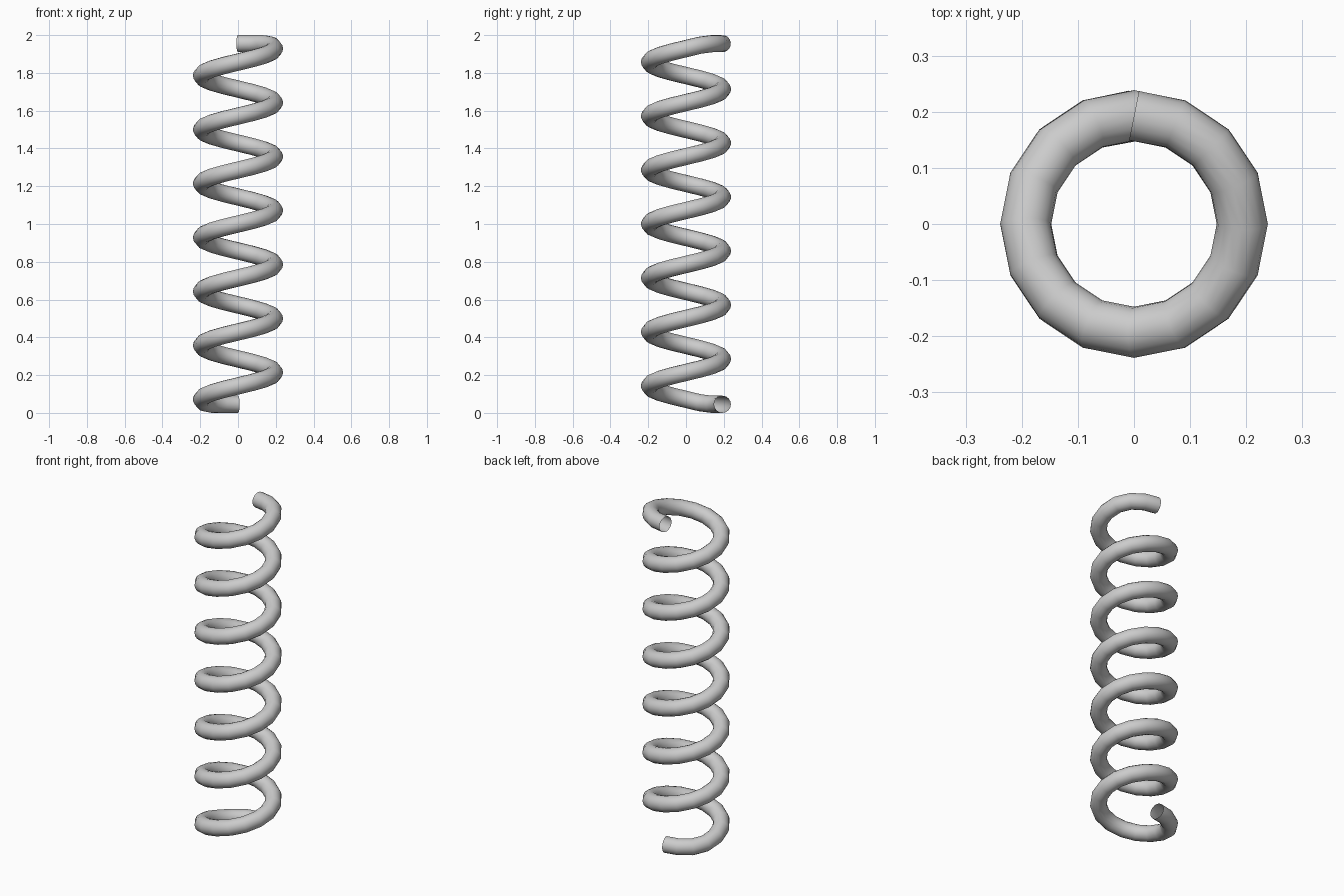
import bpy
from math import sin, cos, pi

if "Cube" in bpy.data.objects:
    bpy.data.objects.remove(bpy.data.objects["Cube"])

TURNS, STEPS = 7, 16          # coils, straight segments per coil
R, WIRE, HEIGHT = 0.193, 0.0455, 2.0

# coil path: a helix whose ends are levelled so the wire sits flat
curve = bpy.data.curves.new("coil_spring", 'CURVE')
curve.dimensions = '3D'
curve.fill_mode = 'FULL'
curve.bevel_depth = WIRE
curve.bevel_resolution = 6
curve.use_fill_caps = False   # open wire ends

n = TURNS * STEPS
spline = curve.splines.new('POLY')
spline.points.add(n)
for i, p in enumerate(spline.points):
    a = 2 * pi * i / STEPS
    z = min(max(HEIGHT * i / n, WIRE), HEIGHT - WIRE)
    p.co = (-R * sin(a), R * cos(a), z, 1)
spline.use_smooth = True

spring = bpy.data.objects.new("coil_spring", curve)
bpy.context.collection.objects.link(spring)

# turn the swept wire into a smooth-shaded mesh
bpy.context.view_layer.objects.active = spring
spring.select_set(True)
bpy.ops.object.convert(target='MESH')
bpy.ops.object.shade_smooth()
